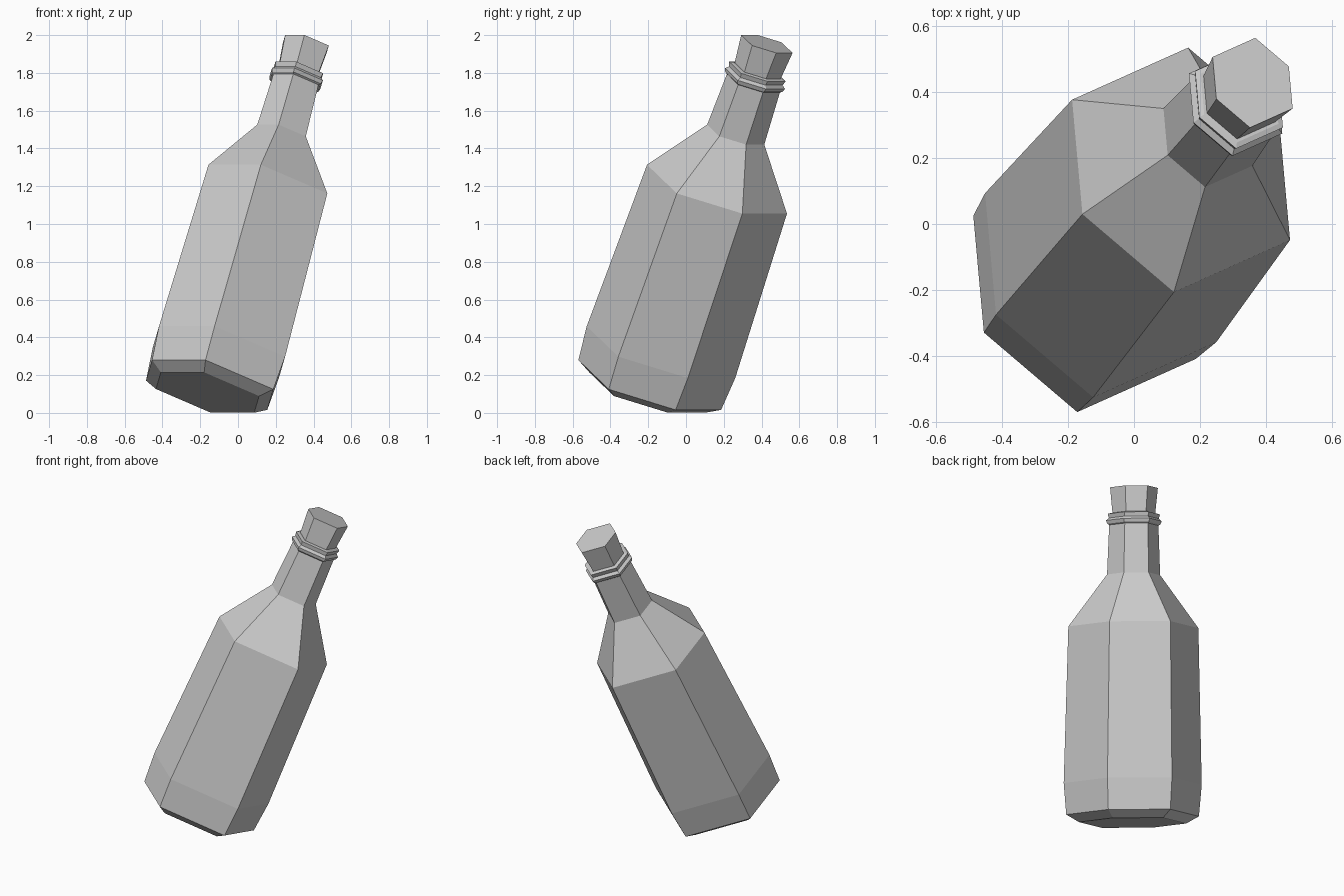
import bpy, bmesh
from mathutils import Vector

if "Cube" in bpy.data.objects:
    bpy.data.objects.remove(bpy.data.objects["Cube"])

# Leaning axis of the bottle and its slightly irregular hexagonal section
BASE = Vector((-0.15, -0.192, 0.148))
AXIS = Vector((0.258, 0.314, 0.914))
HALF = [Vector((-0.305, -0.137, 0.132)),
        Vector((-0.022, -0.378, 0.132)),
        Vector((0.337, -0.217, -0.023))]
HEX = HALF + [-v for v in HALF]


def loft(name, profile):
    """Closed hexagonal solid through (distance along axis, scale) rings."""
    bm = bmesh.new()
    rings = [[bm.verts.new(BASE + AXIS * s + v * k) for v in HEX]
             for s, k in profile]
    for lo, hi in zip(rings, rings[1:]):
        for i in range(6):
            j = (i + 1) % 6
            bm.faces.new((lo[i], lo[j], hi[j], hi[i]))
    bm.faces.new(rings[0][::-1])
    bm.faces.new(rings[-1])
    bmesh.ops.recalc_face_normals(bm, faces=bm.faces)
    mesh = bpy.data.meshes.new(name)
    bm.to_mesh(mesh)
    bm.free()
    obj = bpy.data.objects.new(name, mesh)
    bpy.context.collection.objects.link(obj)
    return obj


# Chamfered base, body, shoulder and neck
loft("bottle_body", [(-0.044, 0.81), (0, 1.0), (0.19, 1.04), (1.134, 0.98),
                     (1.45, 0.40), (1.76, 0.37)])

# Lip around the mouth
loft("bottle_lip", [(1.745, 0.36), (1.755, 0.40), (1.775, 0.42),
                    (1.79, 0.375), (1.815, 0.395), (1.82, 0.35)])

# Tapered stopper
loft("cork", [(1.79, 0.315), (1.975, 0.36)])
